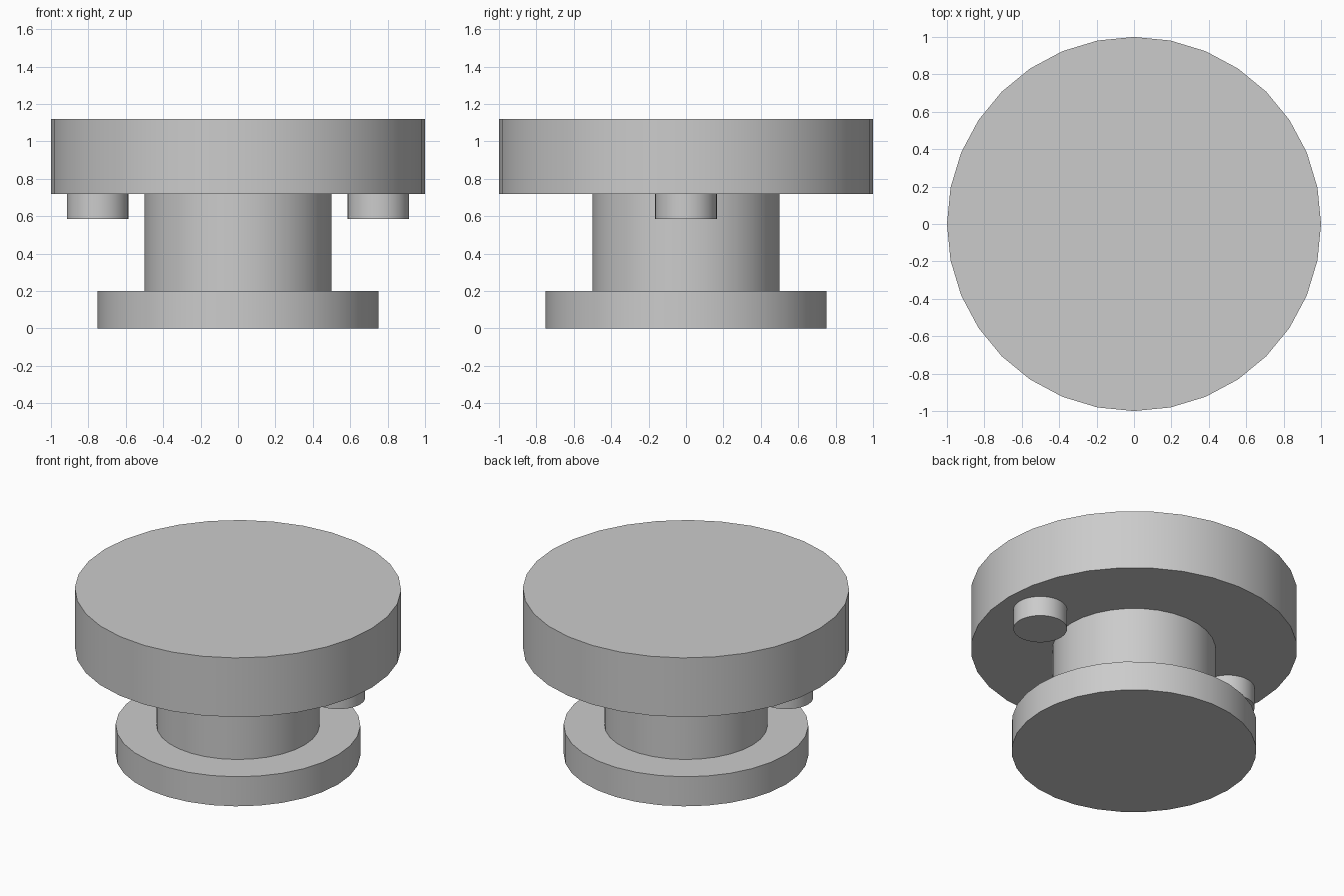
import bpy
import math

cube = bpy.data.objects.get("Cube")
if cube:
    bpy.data.objects.remove(cube, do_unlink=True)

# Single plain grey material
grey = bpy.data.materials.new("plain_grey")
grey.use_nodes = True
colour = (0.6, 0.6, 0.6, 1.0)
grey.diffuse_color = colour
grey.node_tree.nodes["Principled BSDF"].inputs["Base Color"].default_value = colour


def disc(name, radius, bottom, top, x=0.0):
    """Upright 32-sided cylinder between two heights."""
    bpy.ops.mesh.primitive_cylinder_add(
        vertices=32, radius=radius, depth=top - bottom,
        location=(x, 0, (bottom + top) / 2))
    part = bpy.context.object
    part.name = name
    part.data.materials.append(grey)
    bpy.ops.object.shade_smooth_by_angle(angle=math.radians(30))
    return part


# Foot, column and top stacked on one axis
disc("base_disc", 0.75, 0.0, 0.2)
disc("column", 0.5, 0.2, 0.72)
disc("top_disc", 1.0, 0.72, 1.12)

# Pegs hanging under the top on each side
for side, x in (("left", 0.75), ("right", -0.75)):
    disc(side + "_peg", 0.165, 0.585, 0.72, x)
